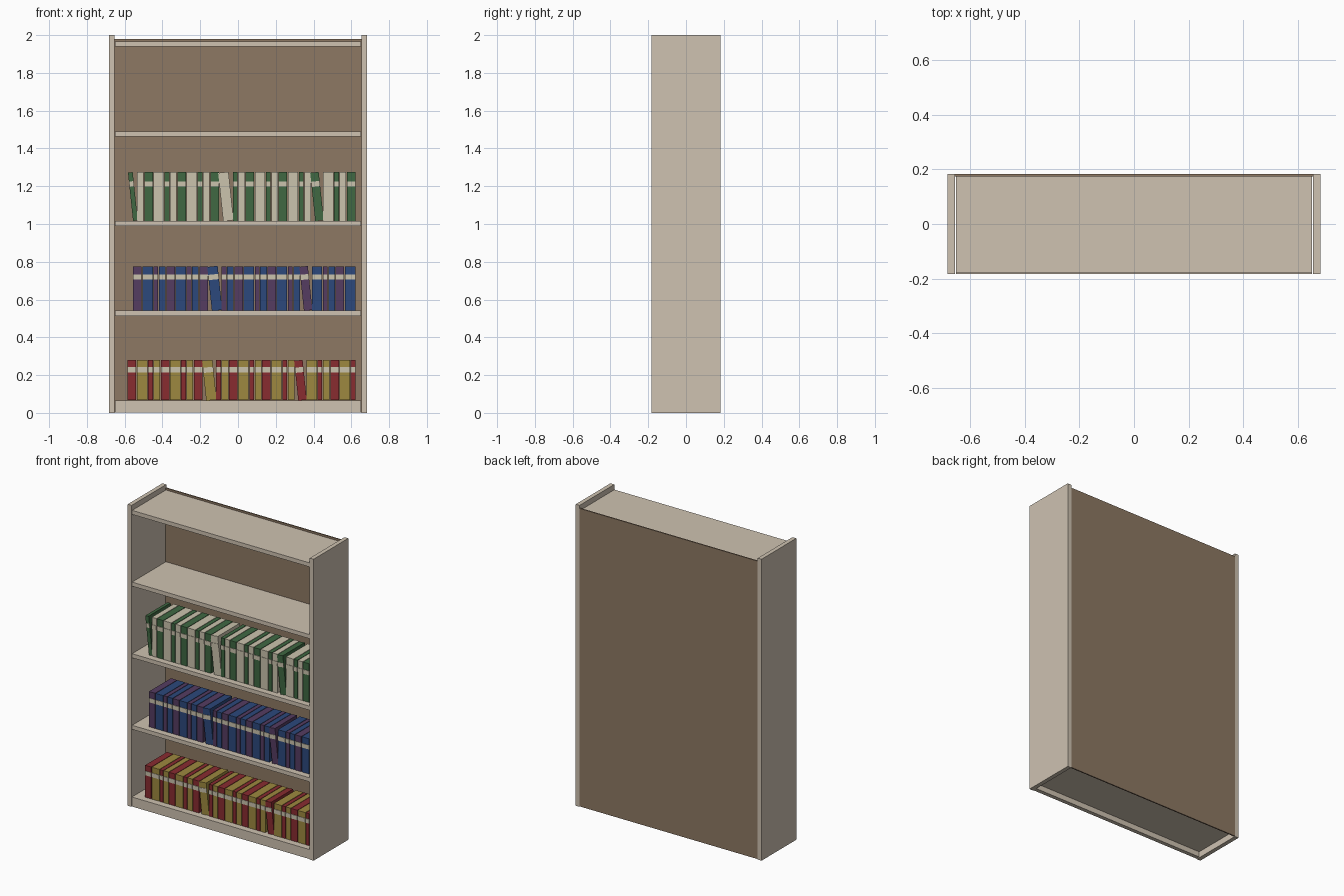
import bpy, math
from mathutils import Matrix, Vector

if "Cube" in bpy.data.objects:
    bpy.data.objects.remove(bpy.data.objects["Cube"])


def material(name, rgb):
    m = bpy.data.materials.new(name)
    m.diffuse_color = (*rgb, 1)
    m.use_nodes = True
    m.node_tree.nodes["Principled BSDF"].inputs["Base Color"].default_value = m.diffuse_color
    return m


WOOD = material("pale_wood", (0.62, 0.54, 0.44))
BACK = material("brown_back", (0.27, 0.19, 0.125))
CREAM = material("cream", (0.60, 0.55, 0.42))
RED = material("red", (0.25, 0.025, 0.03))
YELLOW = material("ochre", (0.34, 0.25, 0.05))
PURPLE = material("purple", (0.09, 0.045, 0.12))
BLUE = material("blue", (0.025, 0.065, 0.20))
GREEN = material("green", (0.05, 0.14, 0.055))


def box(name, lo, hi, mat, tilt=None):
    """Axis-aligned box from corner to corner, optionally tilted by a matrix."""
    pts = [Vector((x, y, z)) for x in (lo[0], hi[0])
           for y in (lo[1], hi[1]) for z in (lo[2], hi[2])]
    if tilt:
        pts = [tilt @ p for p in pts]
    faces = [(0, 1, 3, 2), (4, 6, 7, 5), (0, 4, 5, 1),
             (2, 3, 7, 6), (0, 2, 6, 4), (1, 5, 7, 3)]
    me = bpy.data.meshes.new(name)
    me.from_pydata(pts, [], faces)
    me.materials.append(mat)
    ob = bpy.data.objects.new(name, me)
    bpy.context.collection.objects.link(ob)
    return ob


# Case: side panels, back panel, shelves, plinth
box("side_left", (-0.682, -0.182, 0), (-0.654, 0.182, 2), WOOD)
box("side_right", (0.654, -0.182, 0), (0.682, 0.182, 2), WOOD)
box("back_panel", (-0.654, 0.174, 0.003), (0.654, 0.182, 1.98), BACK)
for i, top in enumerate((0.066, 0.541, 1.016, 1.491, 1.967)):
    box(f"shelf_{i}", (-0.651, -0.18, top - 0.027), (0.651, 0.1815, top), WOOD)
box("plinth", (-0.651, -0.182, 0.003), (0.651, -0.155, 0.066), WOOD)

# Books: widths repeat in fours, every eleventh one leans
WIDTHS = (0.045, 0.055, 0.025, 0.035)
GAP, LEAN, Y0, Y1 = 0.0038, math.radians(6), -0.14, 0.09


def book_row(label, z, height, count, phase, lean_at, mats):
    right = 0.621
    for k in range(count):                       # filled from the right end
        i = count - 1 - k
        w = WIDTHS[(i + phase) % 4]
        leaning = i % 11 == lean_at
        extra = 0.0105 if leaning else 0
        right -= extra / 2
        left = right - w
        tilt = None
        if leaning:
            c = Vector(((left + right) / 2, 0, z + height / 2))
            tilt = (Matrix.Translation(c) @ Matrix.Rotation(-LEAN, 4, 'Y')
                    @ Matrix.Translation(-c))
        box(f"{label}_book_{i}", (left, Y0, z), (right, Y1, z + height),
            mats[(i + phase) % 2], tilt)
        b = z + height * 0.76
        box(f"{label}_spine_band_{i}", (left, Y0 - 0.003, b - 0.014),
            (right, Y0 + 0.001, b + 0.014), CREAM, tilt)
        right = left - extra / 2 - GAP


book_row("lower", 0.067, 0.212, 27, 0, 9, (RED, YELLOW))
book_row("middle", 0.542, 0.234, 26, 0, 9, (PURPLE, BLUE))
book_row("upper", 1.017, 0.257, 27, 2, 0, (GREEN, CREAM))
